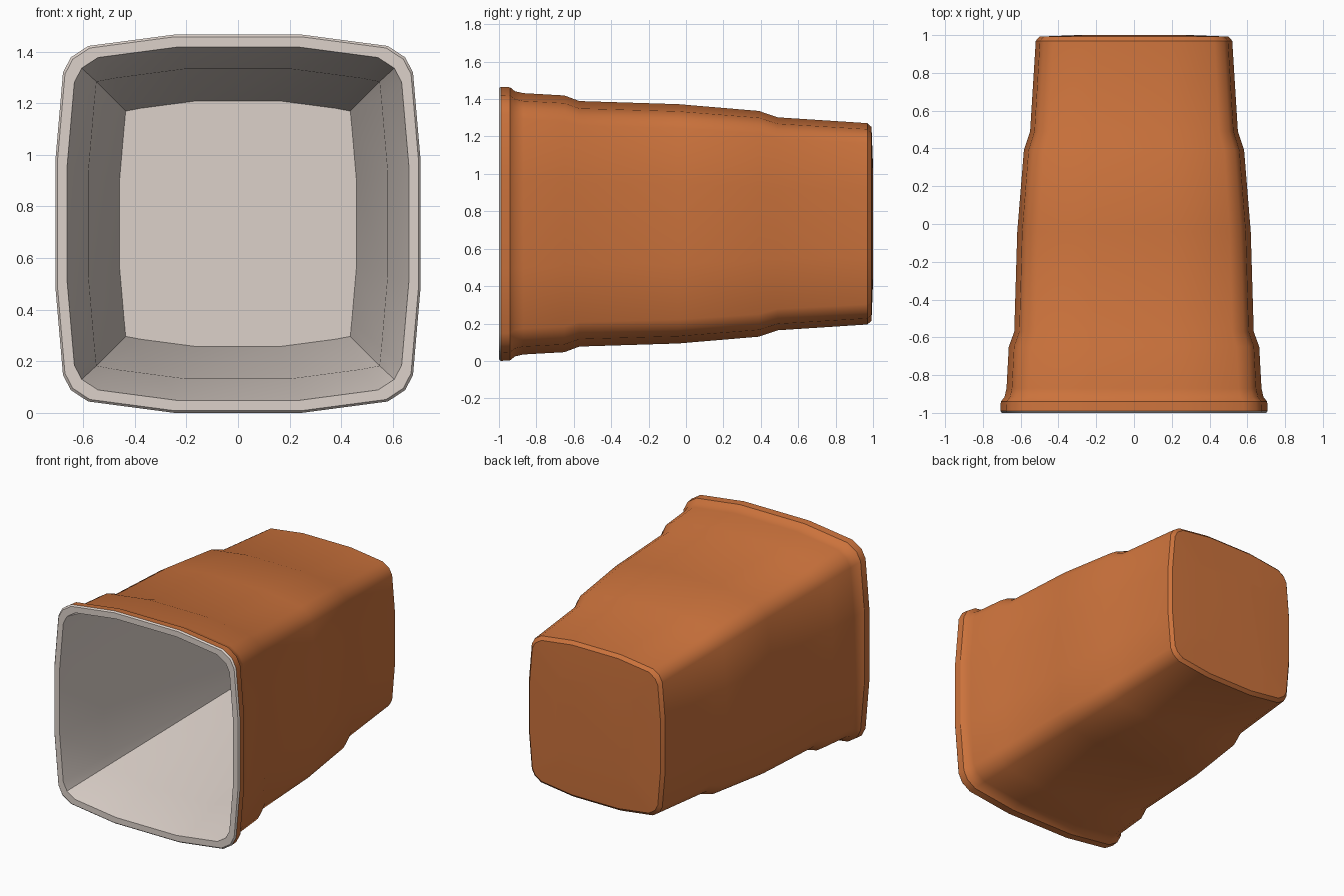
import bpy, bmesh, math

if "Cube" in bpy.data.objects:
    bpy.data.objects.remove(bpy.data.objects["Cube"])

CZ = 0.733      # height of the cup axis
TALL = 1.035    # section is slightly taller than wide


def material(name, rgb):
    m = bpy.data.materials.new(name)
    m.diffuse_color = (*rgb, 1)
    m.use_nodes = True
    m.node_tree.nodes["Principled BSDF"].inputs["Base Color"].default_value = m.diffuse_color
    return m


def section(y, a, sharp):
    """Bulged square ring; sharp=1 gives pointed corners, 0 clipped ones."""
    q = [(1, .33), (.958, .80), (.915 + .031 * sharp, .88 + .037 * sharp),
         (.82, .94), (.35, 1)]
    pts = q + [(-x, z) for x, z in reversed(q)]
    pts += [(-x, -z) for x, z in pts]
    return [(x * a, y, CZ + z * a * TALL) for x, z in pts]


# Profile: (y, half width, corner sharpness), from outer base to rim, then inside
outer = [(1.0, .30, 0), (.992, .50, 0), (.97, .52, 0), (.49, .55, 0), (.39, .583, 0),
         (-.04, .618, 0), (-.57, .634, 0), (-.65, .663, 0), (-.87, .675, 0),
         (-.915, .685, 0), (-.94, .705, 0), (-.99, .708, 0)]
inner = [(-1.0, .70, 0), (-1.0, .662, 0), (-.64, .58, 1), (.95, .46, 1)]

bm = bmesh.new()
rings = [[bm.verts.new(p) for p in section(*r)] for r in outer + inner]
n = len(rings[0])
for k in range(len(rings) - 1):
    for i in range(n):
        j = (i + 1) % n
        f = bm.faces.new((rings[k][i], rings[k][j], rings[k + 1][j], rings[k + 1][i]))
        # rim face and inside are pale
        f.material_index = 0 if k < len(outer) - 1 else 1
bm.faces.new(rings[0])
bm.faces.new(rings[-1]).material_index = 1
bmesh.ops.recalc_face_normals(bm, faces=bm.faces[:])

mesh = bpy.data.meshes.new("cup")
bm.to_mesh(mesh)
bm.free()
mesh.materials.append(material("terracotta orange", (.60, .17, .045)))
mesh.materials.append(material("pale warm grey", (.72, .64, .59)))
cup = bpy.data.objects.new("cup", mesh)
bpy.context.collection.objects.link(cup)
bpy.context.view_layer.objects.active = cup
cup.select_set(True)
bpy.ops.object.shade_smooth_by_angle(angle=math.radians(32))
